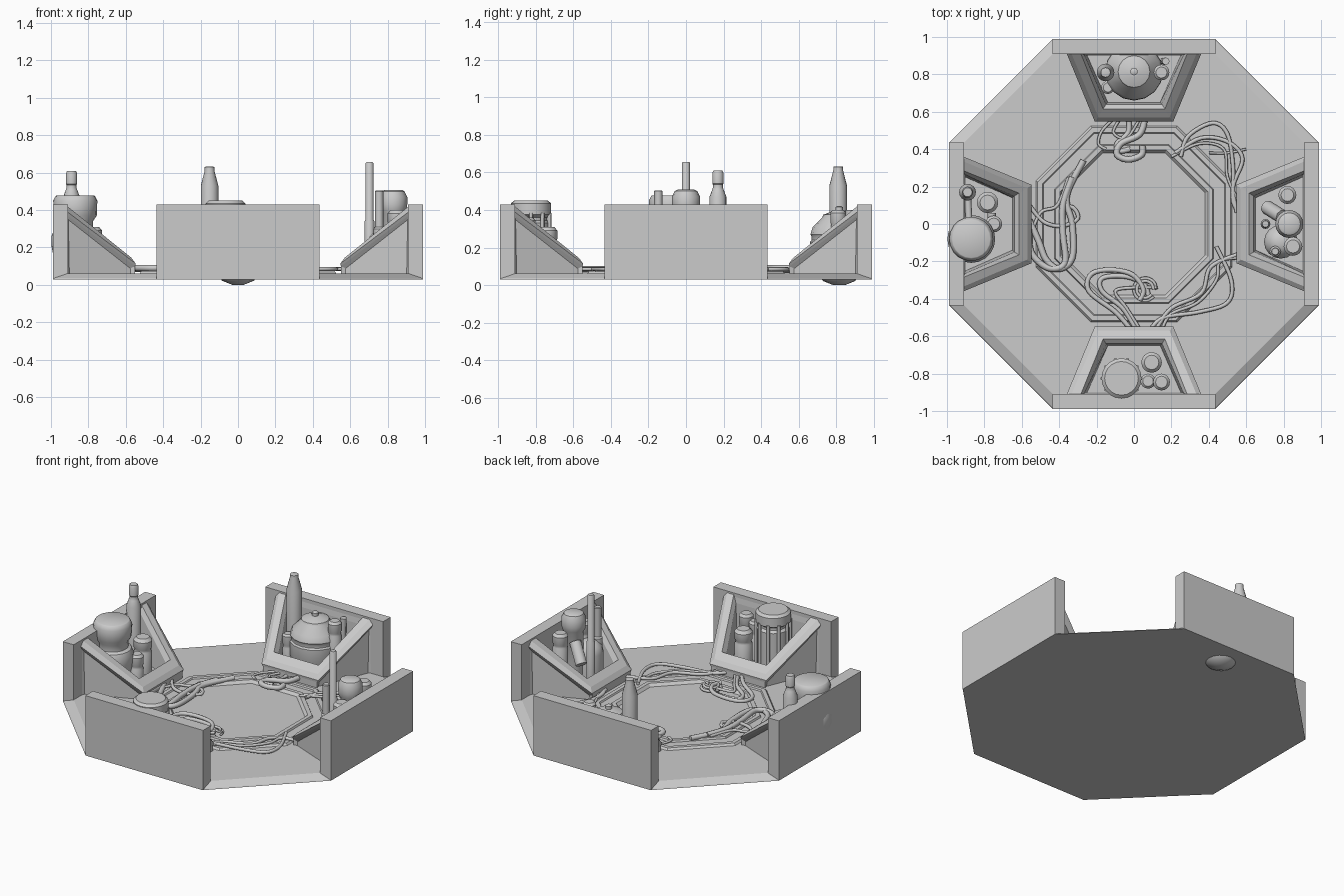
import bpy, bmesh, math
from mathutils import Vector, Matrix


def finish(name, bm, smooth=False):
    bmesh.ops.recalc_face_normals(bm, faces=bm.faces[:])
    me = bpy.data.meshes.new(name)
    bm.to_mesh(me)
    bm.free()
    ob = bpy.data.objects.new(name, me)
    bpy.context.collection.objects.link(ob)
    if smooth:
        bpy.ops.object.select_all(action='DESELECT')
        ob.select_set(True)
        bpy.context.view_layer.objects.active = ob
        bpy.ops.object.shade_smooth_by_angle(angle=math.radians(35))
    return ob


def loft(bm, loops):
    """Skin closed loops of equal length and cap both ends."""
    rows = [[bm.verts.new(p) for p in lp] for lp in loops]
    n = len(rows[0])
    for a, b in zip(rows, rows[1:]):
        for i in range(n):
            bm.faces.new((a[i], a[(i + 1) % n], b[(i + 1) % n], b[i]))
    bm.faces.new(rows[0])
    bm.faces.new(rows[-1])
    return rows


def octagon(a, z):
    c = a * 0.437
    return [(c, a, z), (a, c, z), (a, -c, z), (c, -a, z),
            (-c, -a, z), (-a, -c, z), (-a, c, z), (-c, a, z)]


def vessel(name, x, y, prof, n=16):
    """Round vessel turned from (radius, height) pairs."""
    bm = bmesh.new()
    loft(bm, [[(x + r * math.cos(2 * math.pi * i / n), y + r * math.sin(2 * math.pi * i / n), z)
               for i in range(n)] for r, z in prof])
    return finish(name, bm, True)


def cable(name, pts, r=0.011, z=0.085, poly=False):
    cu = bpy.data.curves.new(name, 'CURVE')
    cu.dimensions = '3D'
    cu.bevel_depth = r
    cu.bevel_resolution = 2
    cu.resolution_u = 6
    cu.use_fill_caps = True
    pts = [Vector((p[0], p[1], p[2] if len(p) > 2 else z)) for p in pts]
    if poly:
        sp = cu.splines.new('POLY')
        sp.points.add(len(pts) - 1)
        for q, p in zip(sp.points, pts):
            q.co = (*p, 1)
    else:
        sp = cu.splines.new('BEZIER')
        sp.bezier_points.add(len(pts) - 1)
        for i, p in enumerate(pts):
            t = (pts[min(i + 1, len(pts) - 1)] - pts[max(i - 1, 0)]) / 6
            q = sp.bezier_points[i]
            q.co, q.handle_left, q.handle_right = p, p - t, p + t
    ob = bpy.data.objects.new(name, cu)
    bpy.context.collection.objects.link(ob)
    return ob


# Octagonal floor with sloped rim and two raised rings
bm = bmesh.new()
loft(bm, [octagon(a, z) for a, z in [
    (0.99, 0.03), (0.985, 0.037), (0.935, 0.062), (0.525, 0.062), (0.515, 0.075), (0.49, 0.075),
    (0.485, 0.066), (0.425, 0.066), (0.42, 0.078), (0.395, 0.078), (0.38, 0.06)]])
finish("floor", bm)


# Walls and wedge housings, one on each main side
def quad(wb, yb, zb, wf, yf, zf):
    return [(-wb, yb, zb), (wb, yb, zb), (wf, yf, zf), (-wf, yf, zf)]


for i, side in enumerate(("back", "left", "front", "right")):
    rot = Matrix.Rotation(i * math.pi / 2, 4, 'Z')
    bm = bmesh.new()
    bmesh.ops.create_cube(bm, size=1, matrix=rot @ Matrix.Translation((0, 0.95, 0.23))
                          @ Matrix.Diagonal((0.87, 0.08, 0.4, 1)))
    finish(side + "_wall", bm)

    bm = bmesh.new()
    rows = loft(bm, [
        quad(0.35, 0.912, 0.031, 0.20, 0.55, 0.031),
        quad(0.35, 0.912, 0.37, 0.20, 0.55, 0.10),
        quad(0.36, 0.912, 0.39, 0.21, 0.548, 0.115),
        quad(0.335, 0.912, 0.42, 0.19, 0.57, 0.145),
        quad(0.285, 0.912, 0.42, 0.165, 0.615, 0.18),
        quad(0.265, 0.905, 0.37, 0.15, 0.64, 0.16),
        quad(0.25, 0.90, 0.08, 0.14, 0.65, 0.08)])
    # Recessed triangular panels on both flanks
    flanks = [f for f in bm.faces if set(f.verts) in (
        {rows[0][1], rows[0][2], rows[1][1], rows[1][2]},
        {rows[0][0], rows[0][3], rows[1][0], rows[1][3]})]
    bmesh.ops.recalc_face_normals(bm, faces=bm.faces[:])
    bmesh.ops.inset_individual(bm, faces=flanks, thickness=0.025, depth=-0.015)
    bm.transform(rot)
    finish(side + "_housing", bm)


def canister(name, x, y, r, top, base=0.07, n=16):
    h = min(r * 0.35, 0.03)
    return vessel(name, x, y, [(r, base), (r, top - 0.1), (r * 0.9, top - 0.09),
                               (r * 0.9, top - 0.075), (r, top - 0.065), (r, top - h), (r * 0.7, top)], n)


# Back housing: large domed boiler, bottle and small canisters
vessel("back_boiler", 0.0, 0.815, [
    (0.03, 0.0), (0.085, 0.022), (0.13, 0.08), (0.155, 0.14), (0.155, 0.23), (0.147, 0.24),
    (0.147, 0.26), (0.153, 0.27), (0.14, 0.31), (0.09, 0.36), (0.085, 0.375), (0.03, 0.395),
    (0.02, 0.395), (0.02, 0.415), (0.012, 0.42)])
vessel("back_bottle", -0.152, 0.81, [(0.047, 0.07), (0.047, 0.53), (0.026, 0.61), (0.026, 0.63), (0.02, 0.632)])
canister("back_canister", 0.147, 0.81, 0.042, 0.40)
canister("back_small_canister", -0.14, 0.73, 0.035, 0.27)
cable("back_pipe", [(0.16, 0.87, 0.1), (0.17, 0.87, 0.40)], 0.02, poly=True)

# Left housing: large tank, bottle and small canisters
vessel("left_tank", -0.87, -0.08, [
    (0.10, 0.07), (0.12, 0.17), (0.128, 0.21), (0.128, 0.26), (0.115, 0.29), (0.095, 0.30),
    (0.095, 0.34), (0.115, 0.37), (0.118, 0.45), (0.105, 0.475), (0.10, 0.478)], 20)
vessel("left_bottle", -0.89, 0.17, [
    (0.045, 0.07), (0.045, 0.47), (0.03, 0.51), (0.026, 0.52), (0.026, 0.535), (0.03, 0.54),
    (0.03, 0.595), (0.024, 0.61)])
canister("left_canister", -0.783, 0.115, 0.057, 0.31)
canister("left_small_canister", -0.75, 0.0, 0.045, 0.25)
cable("left_pipe", [(-0.76, 0.06, 0.2), (-0.76, -0.04, 0.2)], 0.022, poly=True)
cable("left_cross_pipe", [(-0.89, 0.17, 0.36), (-0.88, -0.02, 0.36)], 0.018, poly=True)

# Front housing: ribbed tank and canisters
vessel("front_tank", -0.067, -0.825, [
    (0.10, 0.07), (0.10, 0.33), (0.085, 0.345), (0.085, 0.36), (0.107, 0.375), (0.107, 0.435),
    (0.09, 0.45)], 20)
for k in range(10):
    a = 2 * math.pi * k / 10
    x, y = -0.067 + 0.103 * math.cos(a), -0.825 + 0.103 * math.sin(a)
    if y > -0.905:
        cable("front_tank_rib", [(x, y, 0.08), (x, y, 0.385)], 0.01, poly=True)
canister("front_canister", 0.094, -0.74, 0.055, 0.31)
canister("front_rear_canister", 0.147, -0.845, 0.045, 0.36)
canister("front_small_canister", 0.075, -0.84, 0.04, 0.33)

# Right housing: tall capsule, thin stack, canisters and a low drum
vessel("right_capsule", 0.83, 0.0, [
    (0.06, 0.07), (0.06, 0.38), (0.072, 0.40), (0.075, 0.43), (0.075, 0.47), (0.06, 0.5), (0.045, 0.508)])
vessel("right_stack", 0.703, 0.0, [(0.026, 0.07), (0.026, 0.34), (0.021, 0.35), (0.021, 0.65), (0.017, 0.656)], 12)
canister("right_canister", 0.82, 0.155, 0.048, 0.43)
vessel("right_pipe", 0.755, -0.147, [(0.03, 0.07), (0.03, 0.3), (0.022, 0.31), (0.022, 0.5), (0.018, 0.505)], 12)
vessel("right_drum", 0.785, -0.095, [(0.09, 0.07), (0.09, 0.22), (0.08, 0.26), (0.05, 0.29), (0.02, 0.30)])
canister("right_rear_canister", 0.85, -0.12, 0.05, 0.40)
cable("right_slanted_pipe", [(0.71, 0.09, 0.22), (0.79, 0.04, 0.33)], 0.038, poly=True)

# Loose cables across the floor
cable("back_hose", [(0.06, 0.57), (0.03, 0.48), (-0.07, 0.43), (-0.09, 0.37), (-0.03, 0.345),
                    (0.04, 0.37), (0.045, 0.42)], 0.017, 0.09)
cable("back_hose", [(-0.03, 0.57), (-0.03, 0.49), (-0.09, 0.43), (-0.08, 0.39), (-0.02, 0.4)], 0.014, 0.08)
cable("back_cable", [(-0.1, 0.57), (-0.17, 0.5), (-0.19, 0.43), (-0.15, 0.4)], 0.008)
cable("back_cable", [(-0.07, 0.57), (-0.11, 0.49), (-0.04, 0.46), (0.03, 0.56)], 0.008)
cable("right_cable", [(0.25, 0.36), (0.29, 0.47), (0.42, 0.54), (0.5, 0.48), (0.53, 0.3), (0.53, 0.12), (0.58, 0.05)])
cable("right_cable", [(0.22, 0.38), (0.36, 0.46), (0.5, 0.44), (0.58, 0.35), (0.53, 0.2), (0.55, 0.06)])
cable("right_cable", [(0.2, 0.36), (0.35, 0.43), (0.48, 0.4), (0.5, 0.25), (0.57, 0.1)], 0.008)
cable("right_cable", [(0.4, 0.38), (0.5, 0.38), (0.6, 0.4)], 0.007)
cable("left_hose", [(-0.56, -0.02), (-0.55, -0.15), (-0.46, -0.235), (-0.37, -0.21), (-0.38, -0.05),
                    (-0.38, 0.1), (-0.33, 0.25)], 0.017, 0.09)
cable("left_hose", [(-0.56, 0.02), (-0.51, -0.09), (-0.47, -0.19), (-0.4, -0.24), (-0.33, -0.18),
                    (-0.33, 0.0), (-0.36, 0.15), (-0.27, 0.34)], 0.017, 0.085)
cable("left_cable", [(-0.56, 0.1), (-0.48, 0.01), (-0.38, -0.01), (-0.3, 0.03), (-0.33, 0.09), (-0.4, 0.08)])
cable("left_cable", [(-0.56, -0.08), (-0.5, 0.06), (-0.41, 0.1), (-0.35, 0.25)], 0.009)
cable("front_hose", [(-0.02, -0.56), (-0.1, -0.47), (-0.24, -0.36), (-0.23, -0.27), (-0.13, -0.245),
                     (-0.01, -0.27), (0.05, -0.35), (0.03, -0.41)], 0.013, 0.09)
cable("front_hose", [(0.01, -0.56), (-0.06, -0.45), (-0.17, -0.36), (-0.17, -0.29), (-0.05, -0.28),
                     (0.05, -0.32), (0.08, -0.39)], 0.013, 0.08)
cable("front_cable", [(0.03, -0.56), (-0.04, -0.45), (-0.1, -0.36), (0.0, -0.34), (0.12, -0.34)], 0.009)
for r, z in ((0.06, 0.075), (0.045, 0.09)):
    cable("front_coil", [(0.06 + r * math.cos(k * 0.7), -0.35 + r * math.sin(k * 0.7)) for k in range(9)], 0.009, z)
cable("right_front_cable", [(0.09, -0.56), (0.16, -0.5), (0.35, -0.47), (0.5, -0.42), (0.52, -0.3), (0.44, -0.12)])
cable("right_front_cable", [(0.12, -0.56), (0.2, -0.45), (0.36, -0.37), (0.41, -0.23), (0.56, -0.16)])
cable("right_front_cable", [(0.15, -0.56), (0.2, -0.48), (0.34, -0.42), (0.44, -0.3), (0.46, -0.2), (0.57, -0.18)], 0.009)
